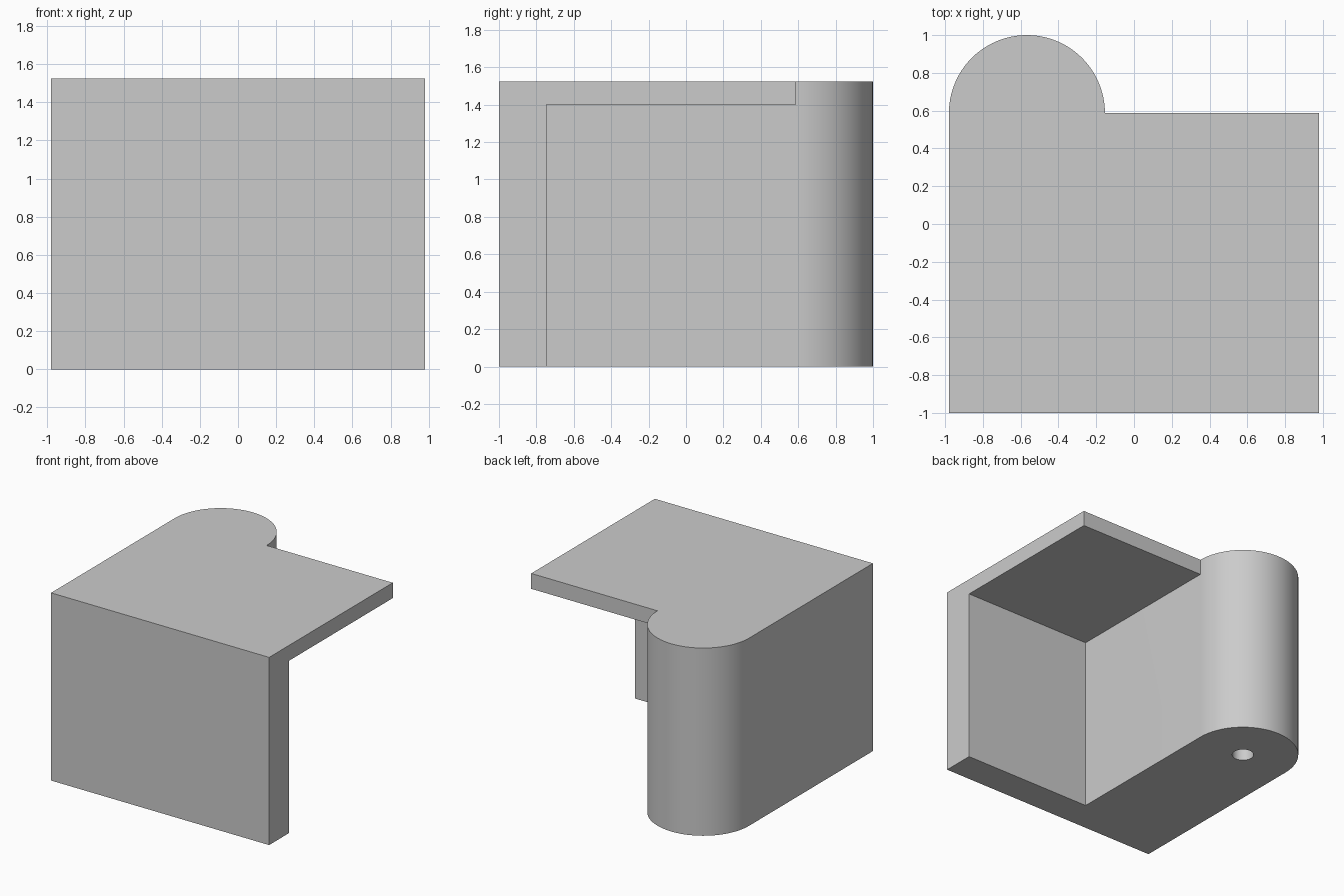
import bpy
import bmesh
from math import pi, cos, sin, radians
from mathutils import Matrix

cube = bpy.data.objects.get("Cube")
if cube:
    bpy.data.objects.remove(cube, do_unlink=True)

HALF_WIDTH, FRONT, HEIGHT = 0.98, -1.0, 1.525
RADIUS = 0.413
POST_X, POST_Y = -HALF_WIDTH + RADIUS, 1.0 - RADIUS
INNER_X = POST_X + RADIUS
WALL_BACK, SLAB_BOTTOM = -0.745, 1.4
HOLE_RADIUS, HOLE_DEPTH = 0.08, 0.6

grey = bpy.data.materials.new("light grey")
grey.use_nodes = True
colour = (0.6, 0.6, 0.6, 1)
grey.diffuse_color = colour
grey.node_tree.nodes["Principled BSDF"].inputs["Base Color"].default_value = colour


def prism(name, outline, bottom, top):
    """Closed solid with a flat outline and straight sides."""
    bm = bmesh.new()
    face = bm.faces.new([bm.verts.new((x, y, bottom)) for x, y in outline])
    walls = bmesh.ops.extrude_face_region(bm, geom=[face])
    upper = [v for v in walls["geom"] if isinstance(v, bmesh.types.BMVert)]
    bmesh.ops.translate(bm, verts=upper, vec=(0, 0, top - bottom))
    bmesh.ops.recalc_face_normals(bm, faces=bm.faces)
    mesh = bpy.data.meshes.new(name)
    bm.to_mesh(mesh)
    bm.free()
    obj = bpy.data.objects.new(name, mesh)
    bpy.context.collection.objects.link(obj)
    mesh.materials.append(grey)
    return obj


def arc(cx, cy, radius, sweep, steps):
    return [(cx + radius * cos(sweep * i / steps), cy + radius * sin(sweep * i / steps))
            for i in range(steps + 1)]


def cut(target, cutter):
    mod = target.modifiers.new(cutter.name, 'BOOLEAN')
    mod.operation = 'DIFFERENCE'
    mod.solver = 'EXACT'
    mod.object = cutter
    bpy.context.view_layer.objects.active = target
    bpy.ops.object.modifier_apply(modifier=mod.name)
    bpy.data.objects.remove(cutter, do_unlink=True)


# Full footprint: rectangle with a half-round post on the back
outline = [(-HALF_WIDTH, FRONT), (HALF_WIDTH, FRONT), (HALF_WIDTH, POST_Y)]
outline += arc(POST_X, POST_Y, RADIUS, pi, 48)
body = prism("bracket_body", outline, 0, HEIGHT)

# Open space under the slab, behind the front wall
notch = [(INNER_X, WALL_BACK), (1.5, WALL_BACK), (1.5, 0.8), (INNER_X, 0.8)]
cut(body, prism("notch_cutter", notch, -0.5, SLAB_BOTTOM))

# Pivot hole in the underside of the post
hole = arc(POST_X, POST_Y, HOLE_RADIUS, 2 * pi, 32)[:-1]
cut(body, prism("hole_cutter", hole, -0.5, HOLE_DEPTH))

# Smooth curved walls, sharp corners
bpy.ops.object.select_all(action='DESELECT')
body.select_set(True)
bpy.context.view_layer.objects.active = body
bpy.ops.object.shade_smooth_by_angle(angle=radians(30))
